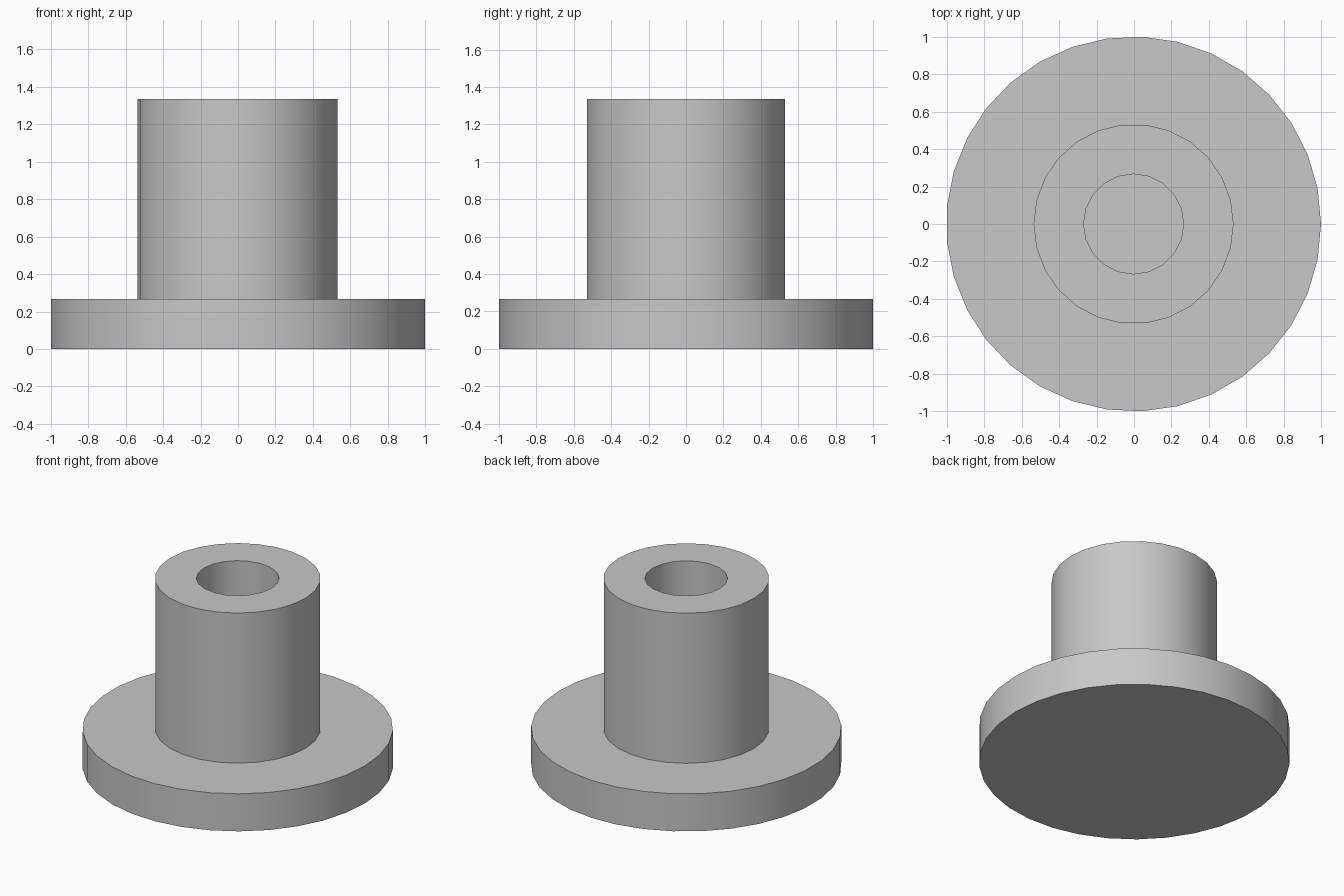
import bpy
import math

if "Cube" in bpy.data.objects:
    bpy.data.objects.remove(bpy.data.objects["Cube"], do_unlink=True)

# Plain grey finish
grey = bpy.data.materials.new("plain_grey")
grey.use_nodes = True
colour = (0.58, 0.58, 0.58, 1)
grey.diffuse_color = colour
grey.node_tree.nodes["Principled BSDF"].inputs["Base Color"].default_value = colour

CENTRE_X = -0.002


def cylinder(name, radius, sides, bottom, top):
    """Upright cylinder with its first corner on +x."""
    bpy.ops.mesh.primitive_cylinder_add(
        vertices=sides, radius=radius, depth=top - bottom,
        location=(CENTRE_X, 0, (bottom + top) / 2),
        rotation=(0, 0, -math.pi / 2))
    obj = bpy.context.object
    obj.name = name
    obj.data.materials.append(grey)
    return obj


def combine(target, other, operation):
    """Apply a boolean and discard the helper."""
    mod = target.modifiers.new(operation.lower(), 'BOOLEAN')
    mod.operation = operation
    mod.solver = 'EXACT'
    mod.object = other
    other.hide_render = True
    bpy.context.view_layer.objects.active = target
    bpy.ops.object.modifier_apply(modifier=mod.name)
    bpy.data.objects.remove(other, do_unlink=True)


FLANGE_TOP = 0.267
SHAFT_TOP = 1.335

# Round base flange with a hollow shaft rising from it
bushing = cylinder("flanged_bushing", 1.001, 33, 0, FLANGE_TOP)
shaft = cylinder("shaft", 0.534, 26, FLANGE_TOP / 2, SHAFT_TOP)
combine(bushing, shaft, 'UNION')

# Blind bore down to the top of the flange
bore = cylinder("bore_cutter", 0.267, 20, FLANGE_TOP, SHAFT_TOP + 0.2)
combine(bushing, bore, 'DIFFERENCE')

# Smooth walls, crisp rims
bpy.ops.object.select_all(action='DESELECT')
bushing.select_set(True)
bpy.context.view_layer.objects.active = bushing
bpy.ops.object.shade_smooth_by_angle(angle=math.radians(30))
